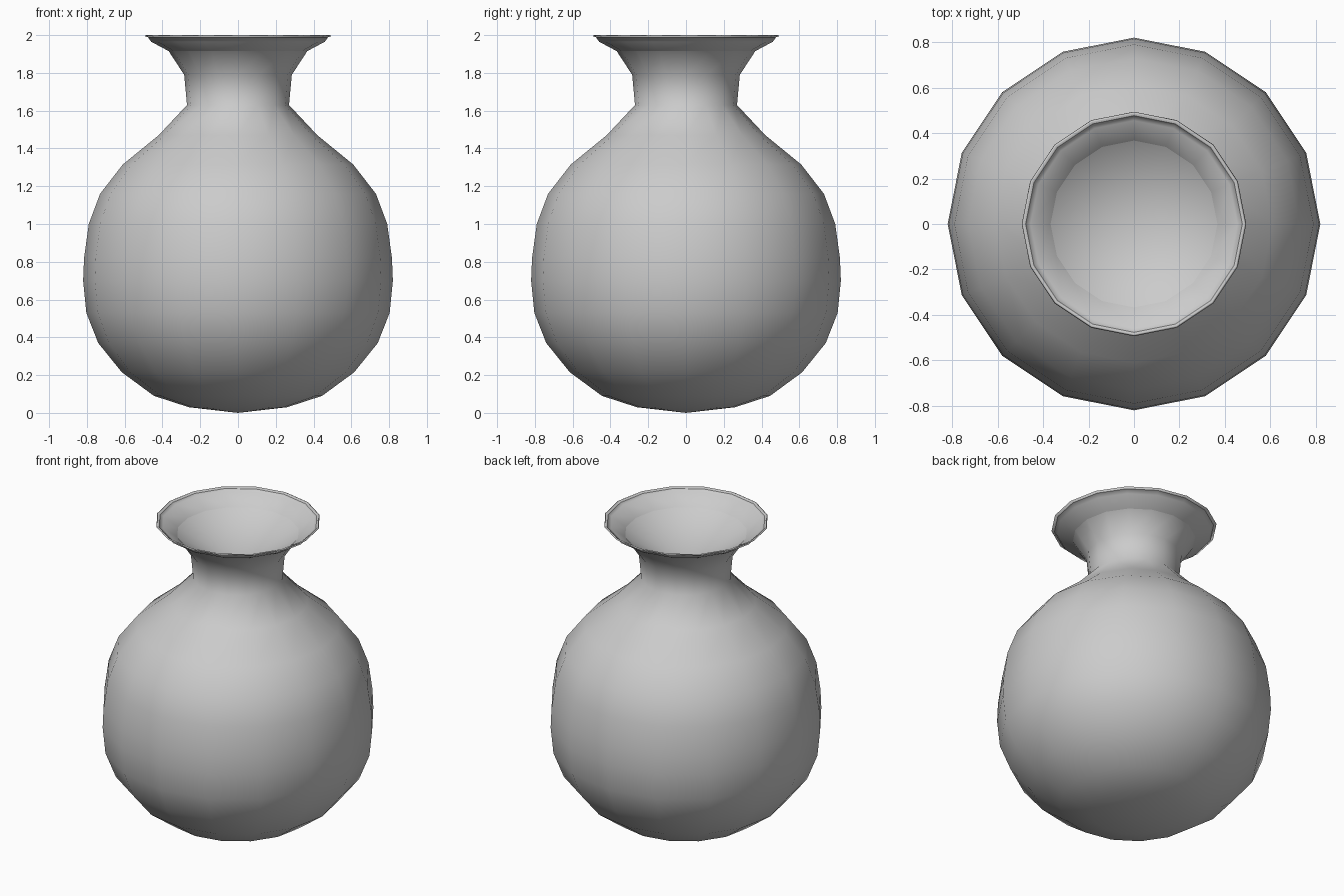
import bpy, bmesh
from math import cos, sin, pi

if "Cube" in bpy.data.objects:
    bpy.data.objects.remove(bpy.data.objects["Cube"])

SIDES = 16

# outer wall, rim and funnel-shaped mouth as (radius, height); radius 0 is a pole
PROFILE = [
    (0, 0.0), (0.26, 0.03), (0.445, 0.09), (0.615, 0.215), (0.74, 0.37),
    (0.803, 0.53), (0.82, 0.70), (0.815, 0.82), (0.79, 1.0), (0.73, 1.16),
    (0.61, 1.315), (0.42, 1.47), (0.27, 1.63), (0.285, 1.79), (0.37, 1.92),
    (0.455, 1.98), (0.494, 1.995), (0.485, 2.0), (0.46, 1.965), (0, 1.72),
]


def lathe(name, profile, sides):
    bm = bmesh.new()
    rings = []
    for r, z in profile:
        n = sides if r > 0 else 1
        rings.append([bm.verts.new((r * cos(2 * pi * i / sides),
                                    r * sin(2 * pi * i / sides), z))
                      for i in range(n)])
    for a, b in zip(rings, rings[1:]):
        for i in range(sides):
            j = (i + 1) % sides
            quad = [a[i % len(a)], a[j % len(a)], b[j % len(b)], b[i % len(b)]]
            bm.faces.new(list(dict.fromkeys(quad)))
    bmesh.ops.recalc_face_normals(bm, faces=bm.faces)
    for f in bm.faces:
        f.smooth = True
    mesh = bpy.data.meshes.new(name)
    bm.to_mesh(mesh)
    bm.free()
    obj = bpy.data.objects.new(name, mesh)
    bpy.context.collection.objects.link(obj)
    return obj


# round-bellied vase with flared neck
lathe("vase", PROFILE, SIDES)
